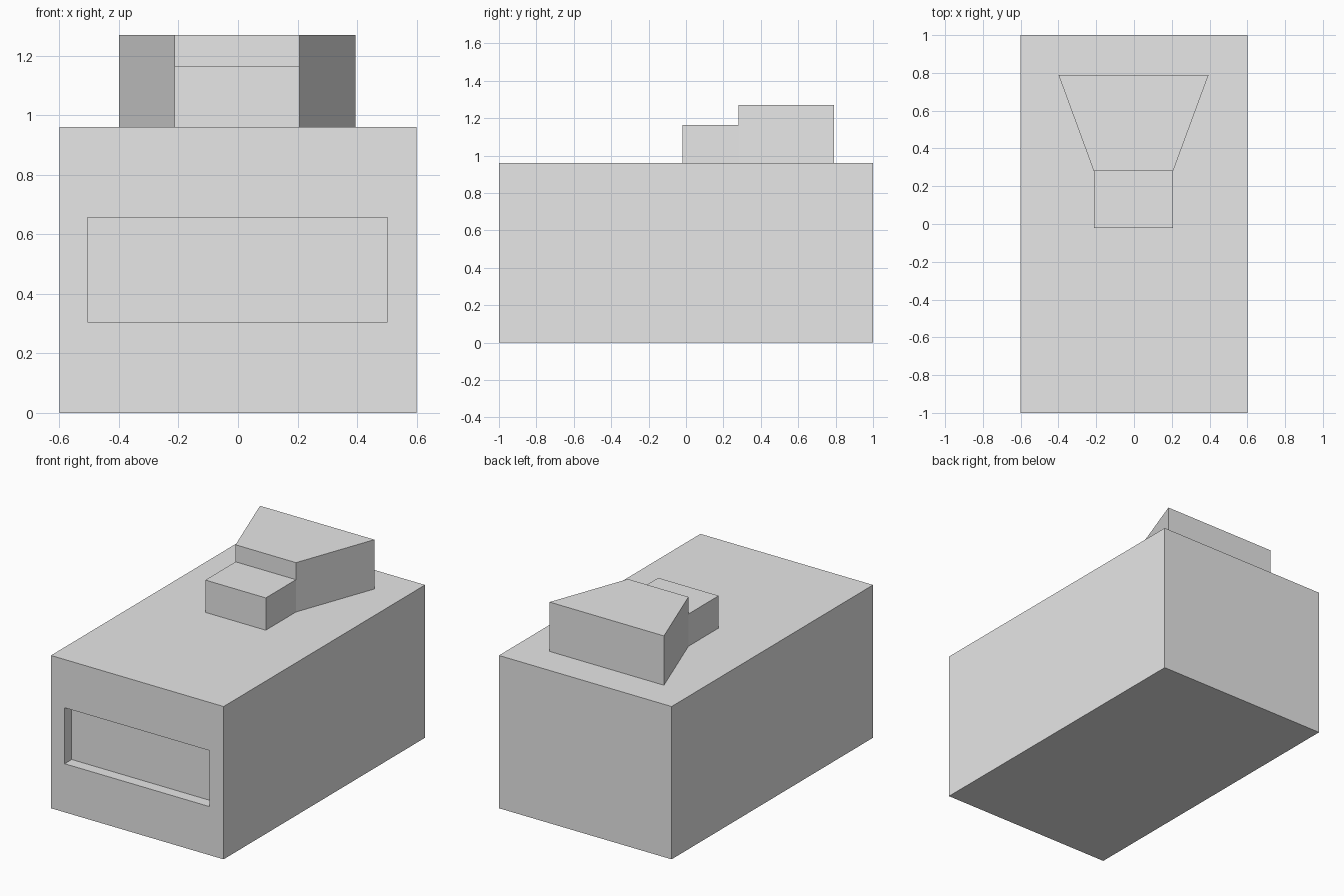
import bpy
import bmesh

cube = bpy.data.objects.get("Cube")
if cube:
    bpy.data.objects.remove(cube, do_unlink=True)

grey = bpy.data.materials.new("light_grey")
grey.use_nodes = True
colour = (0.8, 0.8, 0.8, 1.0)
grey.diffuse_color = colour
grey.node_tree.nodes["Principled BSDF"].inputs["Base Color"].default_value = colour


def prism(name, outline, bottom, top):
    """Extrude a counter-clockwise plan outline from bottom to top."""
    bm = bmesh.new()
    base = bm.faces.new([bm.verts.new((x, y, bottom)) for x, y in outline])
    lifted = bmesh.ops.extrude_face_region(bm, geom=[base], use_keep_orig=True)
    moved = [v for v in lifted["geom"] if isinstance(v, bmesh.types.BMVert)]
    bmesh.ops.translate(bm, vec=(0, 0, top - bottom), verts=moved)
    bmesh.ops.recalc_face_normals(bm, faces=bm.faces)
    mesh = bpy.data.meshes.new(name)
    bm.to_mesh(mesh)
    bm.free()
    mesh.materials.append(grey)
    obj = bpy.data.objects.new(name, mesh)
    bpy.context.collection.objects.link(obj)
    return obj


def rectangle(x0, x1, y0, y1):
    return [(x0, y0), (x1, y0), (x1, y1), (x0, y1)]


body_top = 0.96

# Main body with a shallow recess cut into its front
body = prism("body", rectangle(-0.6, 0.6, -1, 1), 0, body_top)
cutter = prism("recess_cutter", rectangle(-0.505, 0.503, -1.1, -0.93), 0.305, 0.657)
cutter.hide_render = True
cutter.hide_viewport = True
cutter.display_type = 'WIRE'
cut = body.modifiers.new("front_recess", 'BOOLEAN')
cut.operation = 'DIFFERENCE'
cut.solver = 'EXACT'
cut.object = cutter

# Low block on top, meeting the flared block behind it
prism("low_top_block", rectangle(-0.213, 0.207, -0.02, 0.28), body_top, 1.163)
prism("flared_top_block",
      [(-0.213, 0.28), (0.207, 0.28), (0.395, 0.79), (-0.4, 0.79)],
      body_top, 1.27)
